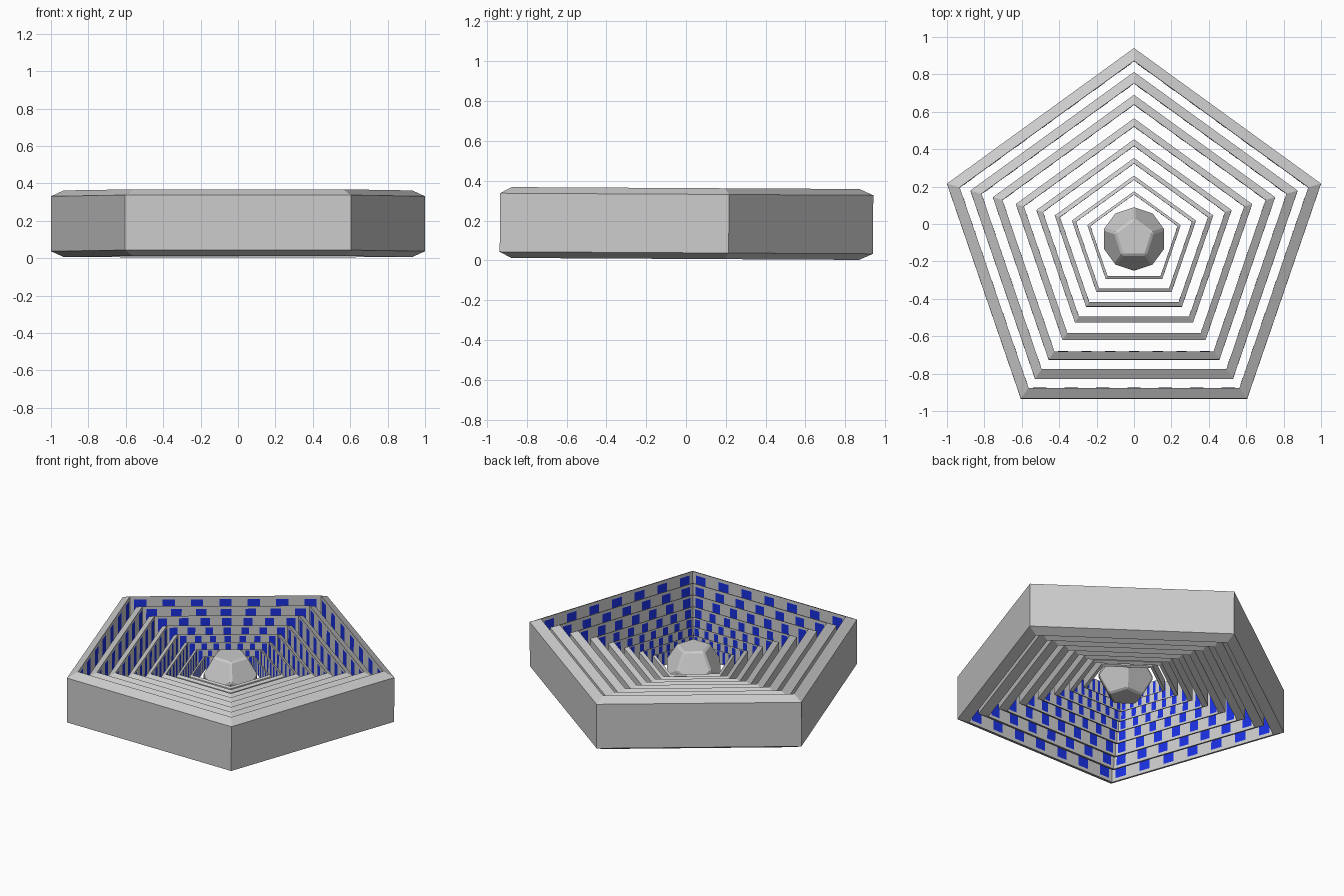
import bpy, bmesh, math
from mathutils import Vector, Matrix

if "Cube" in bpy.data.objects:
    bpy.data.objects.remove(bpy.data.objects["Cube"])

CY, CZ = -0.08, 0.185            # common centre of the nested rings
PENTAGON = [(0, 1.02), (-1, 0.295), (-0.605, -0.855), (0.605, -0.855), (1, 0.295)]
SCALES = [1, 0.875, 0.755, 0.632, 0.522, 0.424, 0.332, 0.25]
INNER = 0.932                    # inner outline relative to outer
PLACE = (Matrix.Translation((0, 0, CZ)) @ Matrix.Rotation(-0.0055, 4, 'X')
         @ Matrix.Translation((0, CY, 0)))

blue = bpy.data.materials.new("panel_blue")
blue.diffuse_color = (0.01, 0.03, 0.75, 1)
blue.use_nodes = True
blue.node_tree.nodes["Principled BSDF"].inputs["Base Color"].default_value = blue.diffuse_color


def add_object(name, bm, mat=None, recalc=True):
    if recalc:
        bmesh.ops.recalc_face_normals(bm, faces=bm.faces[:])
    bm.transform(PLACE)
    me = bpy.data.meshes.new(name)
    bm.to_mesh(me)
    bm.free()
    ob = bpy.data.objects.new(name, me)
    bpy.context.collection.objects.link(ob)
    if mat:
        me.materials.append(mat)
    return ob


def ring(index, s):
    # Wedge-edged pentagonal band: low outer wall, taller inner wall
    profile = [(1, -0.147), (1, 0.147), (INNER, 0.178), (INNER, -0.178)]
    bm = bmesh.new()
    loops = [[bm.verts.new((x * k * s, y * k * s, z * s)) for k, z in profile]
             for x, y in PENTAGON]
    for i in range(5):
        a, b = loops[i], loops[(i + 1) % 5]
        for j in range(4):
            n = (j + 1) % 4
            bm.faces.new((a[j], b[j], b[n], a[n]))
    add_object(f"pentagon_ring_{index}", bm)


def panels(index, s):
    # Seven tall blue panels on each inner wall
    bm = bmesh.new()
    k = s * (INNER - 0.002)
    h = 0.157 * s
    for i in range(5):
        a = Vector((*PENTAGON[i], 0)) * k
        b = Vector((*PENTAGON[(i + 1) % 5], 0)) * k
        for c in range(-3, 4):
            mid = 0.5 + c * 0.149
            p, q = a.lerp(b, mid - 0.032), a.lerp(b, mid + 0.032)
            up = Vector((0, 0, h))
            bm.faces.new([bm.verts.new(v) for v in (q - up, p - up, p + up, q + up)])
    add_object(f"inner_panels_{index}", bm, blue, recalc=False)


for i, s in enumerate(SCALES, 1):
    ring(i, s)
    panels(i, s)

# Central dodecahedron with narrow chamfered edges
a = 0.127
bm = bmesh.new()
for r, z, turn in ((0.8507, 1.1135, 90), (1.3764, 0.2629, 90),
                   (1.3764, -0.2629, 126), (0.8507, -1.1135, 126)):
    for k in range(5):
        t = math.radians(turn + 72 * k)
        bm.verts.new((r * a * math.cos(t), r * a * math.sin(t), z * a))
bmesh.ops.convex_hull(bm, input=bm.verts[:])
bmesh.ops.dissolve_limit(bm, angle_limit=math.radians(5), verts=bm.verts[:], edges=bm.edges[:])
bmesh.ops.bevel(bm, geom=bm.edges[:], offset=0.01, segments=1, affect='EDGES', profile=0.5)
add_object("core_dodecahedron", bm)
